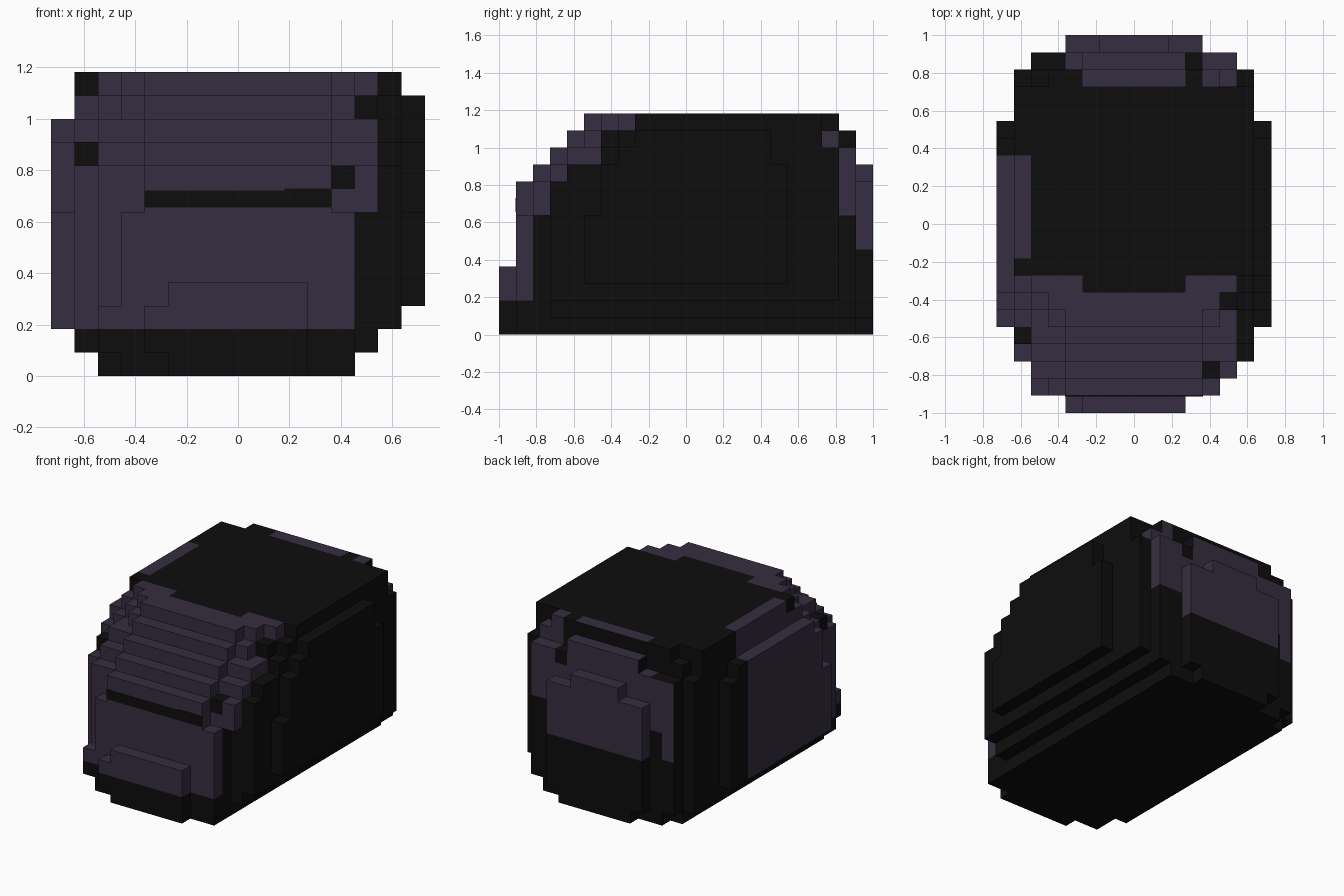
import bpy, bmesh
from mathutils import Vector

if "Cube" in bpy.data.objects:
    bpy.data.objects.remove(bpy.data.objects["Cube"], do_unlink=True)

U = 1 / 11  # block size


def material(name, rgb):
    m = bpy.data.materials.new(name)
    m.use_nodes = True
    m.diffuse_color = (*rgb, 1)
    bsdf = m.node_tree.nodes["Principled BSDF"]
    bsdf.inputs["Base Color"].default_value = (*rgb, 1)
    bsdf.inputs["Roughness"].default_value = 0.9
    return m


black = material("near black", (0.004, 0.004, 0.004))
purple = material("dusky purple", (0.037, 0.027, 0.052))

# Stepped dome heights, by distance from the centre line, from front row -11
FRONT = {3: [4, 9, 10, 11, 12],
         4: [0, 7, 9, 10, 11, 12],
         5: [0, 3, 9, 10, 11, 11, 12],
         6: [0, 0, 0, 9, 10, 10, 11, 12],
         7: [0, 0, 0, 0, 0, 7, 10, 11]}
# Same at the back, from rear row 10 inwards
BACK = {0: [10], 1: [10], 2: [9, 12], 3: [9, 11], 4: [0, 11],
        5: [0, 11, 12], 6: [0, 0, 11], 7: [0, 0, 0, 0, 0, 10]}
BACK[0] = BACK[1] = [10, 12]
# Outermost block of each row
ROW_MAX = {-11: 3, -10: 5, -9: 5, -8: 6, -7: 6, 6: 6, 7: 6, 8: 6, 9: 5, 10: 3}


def height(x, r):
    c = x if x >= 0 else -x - 1
    f, b = FRONT[max(c, 3)], BACK[c]
    t = 13 if c < 7 else (12 if x > 0 else 11)
    if r + 11 < len(f):
        t = min(t, f[r + 11])
    if 10 - r < len(b):
        t = min(t, b[10 - r])
    if r == -11 and x == -4:
        t = 3
    return t


def solid(x, r, z):
    if not (-8 <= x <= 7 and -11 <= r <= 10 and 0 <= z < height(x, r)):
        return False
    c = x if x >= 0 else -x - 1
    # underside narrows in two steps
    if z < 3 and not (-6 - z <= x <= 4 + z):
        return False
    if z == 0 and c > ROW_MAX.get(r, 7) - 1:
        return False
    # uneven edges of the face
    if r == -11 and (x == 3 or (z == 3 and x == -4)):
        return False
    if r == -10 and x == 5:
        return False
    if r == -9 and x == 5 and z < 7:
        return False
    return True


# Loose dark blocks among the purple ones
DARK = {(4, -9, 8), (-7, -7, 9), (-7, -3, 12), (5, -5, 11), (3, 9, 10)}


def is_purple(x, r, z, n):
    if (x, r, z) in DARK or z < 2:
        return False
    if n == (0, -1, 0):   # front
        return r < 0 and (x <= 4 or (x == 5 and z >= 7))
    if n == (0, 0, 1):    # top
        if r >= 8:
            return r == 10 or -3 <= x <= 2 or x in (4, 5) or (r == 9 and x == -4)
        if x <= -7:
            return r <= 3
        if x >= 6:
            return False
        return r <= (-5 if -3 <= x <= 2 else -4)
    if n == (-1, 0, 0):   # right-hand flank
        return r <= 3 or (r == 10 and z >= 5)
    if n == (1, 0, 0):    # left-hand flank
        if r < 0:
            return x <= 5 and r <= -4 and (r <= -10 or z >= 7)
        return (r == 10 and z >= 5) or (r == 9 and 7 <= z < 11) or (r == 8 and z == 11)
    if n == (0, 1, 0):    # back
        if r == 10:
            return z >= 5
        if r == 9:
            return z >= (7 if x >= 4 else 5) and not (x == -5 and z < 7)
        return r == 8 and x in (4, 5) and z >= 11
    return False


# Main blocky shell, made only of exposed block sides
SIDES = [(1, 0, 0), (-1, 0, 0), (0, 1, 0), (0, -1, 0), (0, 0, 1), (0, 0, -1)]
bm = bmesh.new()
for x in range(-8, 8):
    for r in range(-11, 11):
        for z in range(13):
            if not solid(x, r, z):
                continue
            for n in SIDES:
                if solid(x + n[0], r + n[1], z + n[2]):
                    continue
                nv = Vector(n)
                a = Vector((abs(n[1]) + abs(n[2]), abs(n[0]), 0))
                b = nv.cross(a)
                mid = Vector((x + 0.5, r + 0.5, z + 0.5)) + nv / 2
                corners = [mid + (a * i + b * j) / 2
                           for i, j in ((-1, -1), (1, -1), (1, 1), (-1, 1))]
                face = bm.faces.new([bm.verts.new(p * U) for p in corners])
                face.material_index = int(is_purple(x, r, z, n))
bmesh.ops.remove_doubles(bm, verts=bm.verts, dist=1e-4)
mesh = bpy.data.meshes.new("shell")
bm.to_mesh(mesh)
bm.free()
mesh.materials.append(black)
mesh.materials.append(purple)
shell = bpy.data.objects.new("shell", mesh)
bpy.context.collection.objects.link(shell)


# Thin dark slit across the face
def plate(name, x0, x1, z0, z1, y):
    bpy.ops.mesh.primitive_cube_add(size=1, location=((x0 + x1) / 2, y, (z0 + z1) / 2))
    o = bpy.context.object
    o.name = name
    o.scale = (x1 - x0, 0.006, z1 - z0)
    o.data.materials.append(black)


plate("face_slit", -0.364, 0.18, 0.655, 0.722, -10 * U)
plate("face_slit_end", 0.18, 0.364, 0.655, 0.73, -10 * U)
